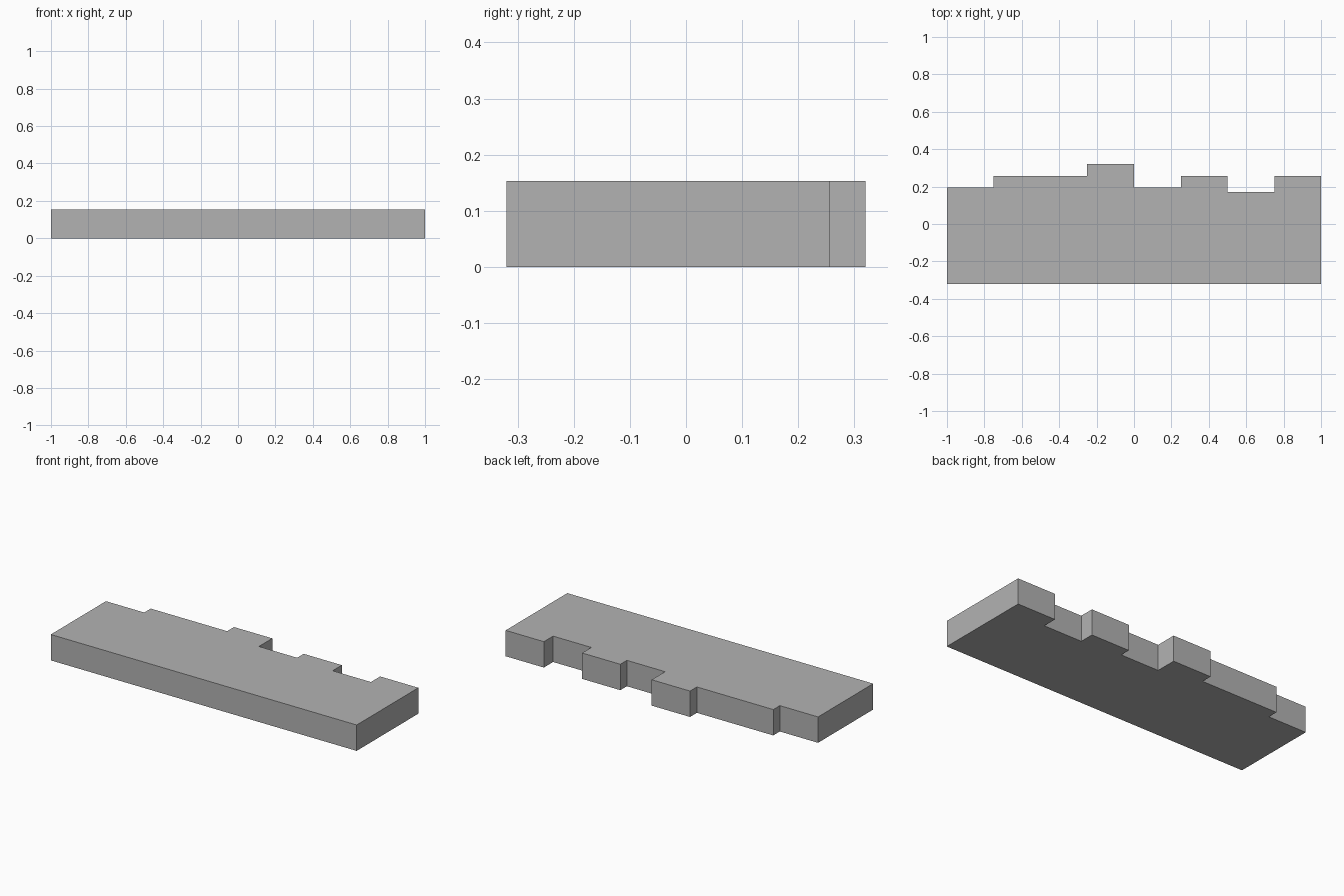
import bpy
import bmesh

cube = bpy.data.objects.get("Cube")
if cube:
    bpy.data.objects.remove(cube, do_unlink=True)

FRONT, HEIGHT = -0.32, 0.153
# Back edge depth of each equal-width strip, from right (-x) to left (+x)
BACK = [0.195, 0.256, 0.256, 0.32, 0.195, 0.256, 0.17, 0.256]
WIDTH = 2 / len(BACK)

# Stone grey material
grey = bpy.data.materials.new("stone_grey")
grey.use_nodes = True
colour = (0.45, 0.45, 0.45, 1)
grey.diffuse_color = colour
grey.node_tree.nodes["Principled BSDF"].inputs["Base Color"].default_value = colour

# Stepped outline: straight front, notched back
outline = [(-1, FRONT), (1, FRONT)]
for i in reversed(range(len(BACK))):
    for x in (-1 + (i + 1) * WIDTH, -1 + i * WIDTH):
        # Skip joints between strips of equal depth
        if outline[-1] != (x, BACK[i]):
            outline.append((x, BACK[i]))

# Extrude the outline into a slab
bm = bmesh.new()
base = bm.faces.new([bm.verts.new((x, y, 0)) for x, y in outline])
top = bmesh.ops.extrude_face_region(bm, geom=[base], use_keep_orig=True)
top_verts = [g for g in top["geom"] if isinstance(g, bmesh.types.BMVert)]
bmesh.ops.translate(bm, verts=top_verts, vec=(0, 0, HEIGHT))
bmesh.ops.recalc_face_normals(bm, faces=bm.faces)

mesh = bpy.data.meshes.new("stepped_slab")
bm.to_mesh(mesh)
bm.free()
mesh.materials.append(grey)
slab = bpy.data.objects.new("stepped_slab", mesh)
bpy.context.collection.objects.link(slab)
